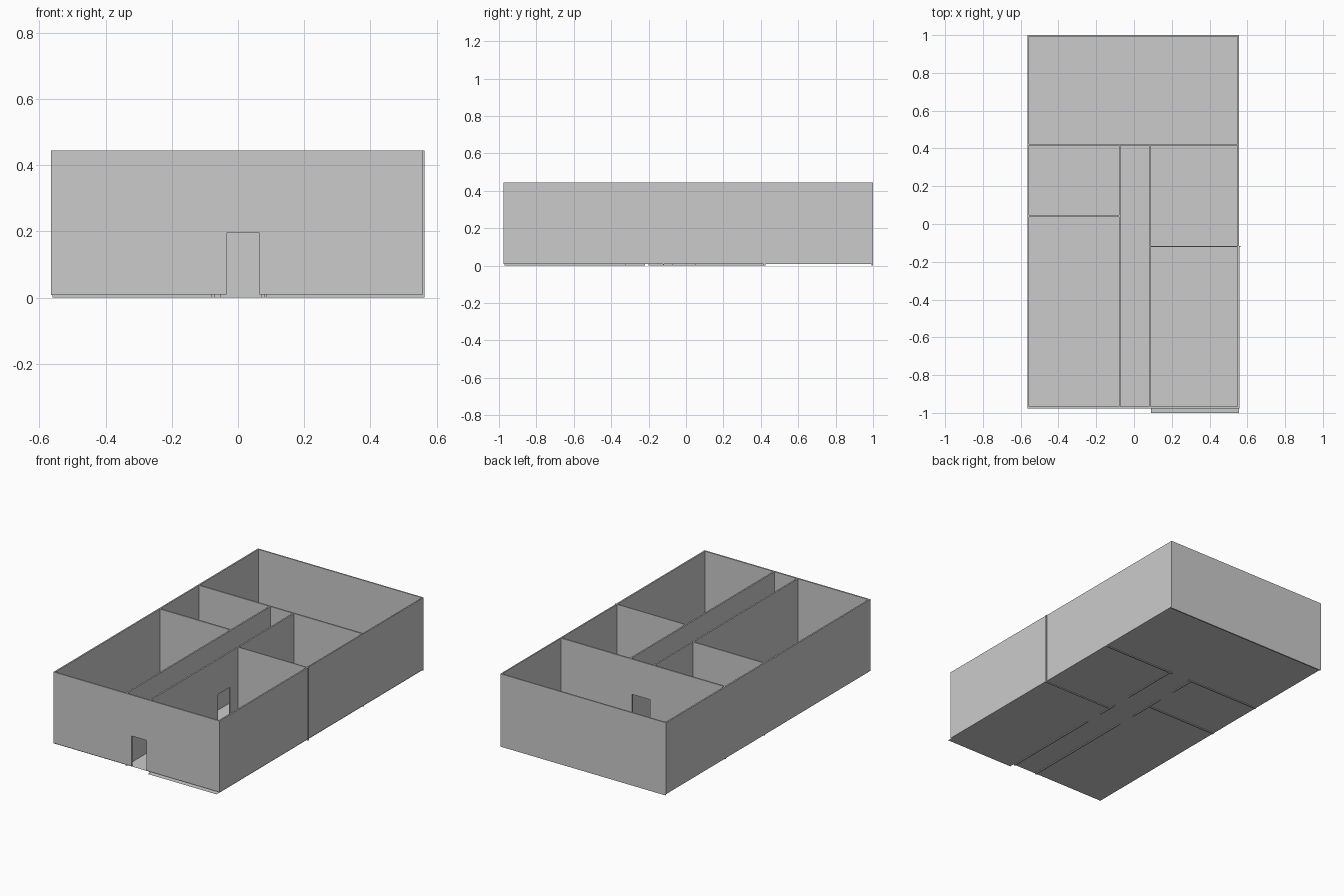
import bpy, bmesh
from mathutils import Vector

if "Cube" in bpy.data.objects:
    bpy.data.objects.remove(bpy.data.objects["Cube"])

TOP = 0.445


def make_object(name, bm):
    mesh = bpy.data.meshes.new(name)
    bm.to_mesh(mesh)
    bm.free()
    obj = bpy.data.objects.new(name, mesh)
    bpy.context.collection.objects.link(obj)
    return obj


def wall(name, axis, pos, start, end, thick=0.009, base=0.0, top=TOP, doors=()):
    """Extrude a wall elevation; each door (from, to, head) notches its base."""
    outline = [(start, top), (start, base)]
    for a, b, head in sorted(doors):
        outline += [(a, base), (a, head), (b, head), (b, base)]
    outline += [(end, base), (end, top)]
    bm = bmesh.new()
    lo = pos - thick / 2
    pts = [(u, lo, z) if axis == 'x' else (lo, u, z) for u, z in outline]
    face = bm.faces.new([bm.verts.new(p) for p in pts])
    ext = bmesh.ops.extrude_face_region(bm, geom=[face])
    move = Vector((0, thick, 0)) if axis == 'x' else Vector((thick, 0, 0))
    bmesh.ops.translate(bm, vec=move,
                        verts=[g for g in ext['geom'] if isinstance(g, bmesh.types.BMVert)])
    bmesh.ops.recalc_face_normals(bm, faces=bm.faces)
    return make_object(name, bm)


# floor sheet, with a small step outside the front right room
bm = bmesh.new()
outline = [(-0.56, -0.97), (0.09, -0.97), (0.09, -1.0),
           (0.556, -1.0), (0.556, 1.0), (-0.56, 1.0)]
bm.faces.new([bm.verts.new((x, y, 0.005)) for x, y in outline])
make_object("floor", bm)

# outer walls
wall("front_wall", 'x', -0.972, -0.565, 0.558, base=0.01,
     doors=[(-0.035, 0.065, 0.195)])
wall("back_wall", 'x', 0.996, -0.56, 0.556, thick=0.008)
wall("left_wall", 'y', -0.56, -0.976, 1.0, base=0.008)
wall("right_wall_front", 'y', 0.553, -0.972, -0.12, base=0.008)
wall("right_wall_back", 'y', 0.552, -0.12, 1.0, thick=0.008, base=0.008)

# wall across the house, with a door at the end of the corridor
wall("cross_wall", 'x', 0.42, -0.56, 0.556, doors=[(-0.053, 0.069, 0.23)])

# corridor walls, with one door to each room
wall("corridor_wall_left", 'y', -0.076, -0.97, 0.42,
     doors=[(-0.22, -0.10, 0.23), (0.14, 0.26, 0.23)])
wall("corridor_wall_right", 'y', 0.083, -0.97, 0.42,
     doors=[(-0.32, -0.20, 0.23), (-0.07, 0.05, 0.23)])

# room partitions; the right one pokes slightly through the outer wall
wall("partition_left", 'x', 0.042, -0.56, -0.076)
wall("partition_right", 'x', -0.12, 0.083, 0.563, thick=0.006)
